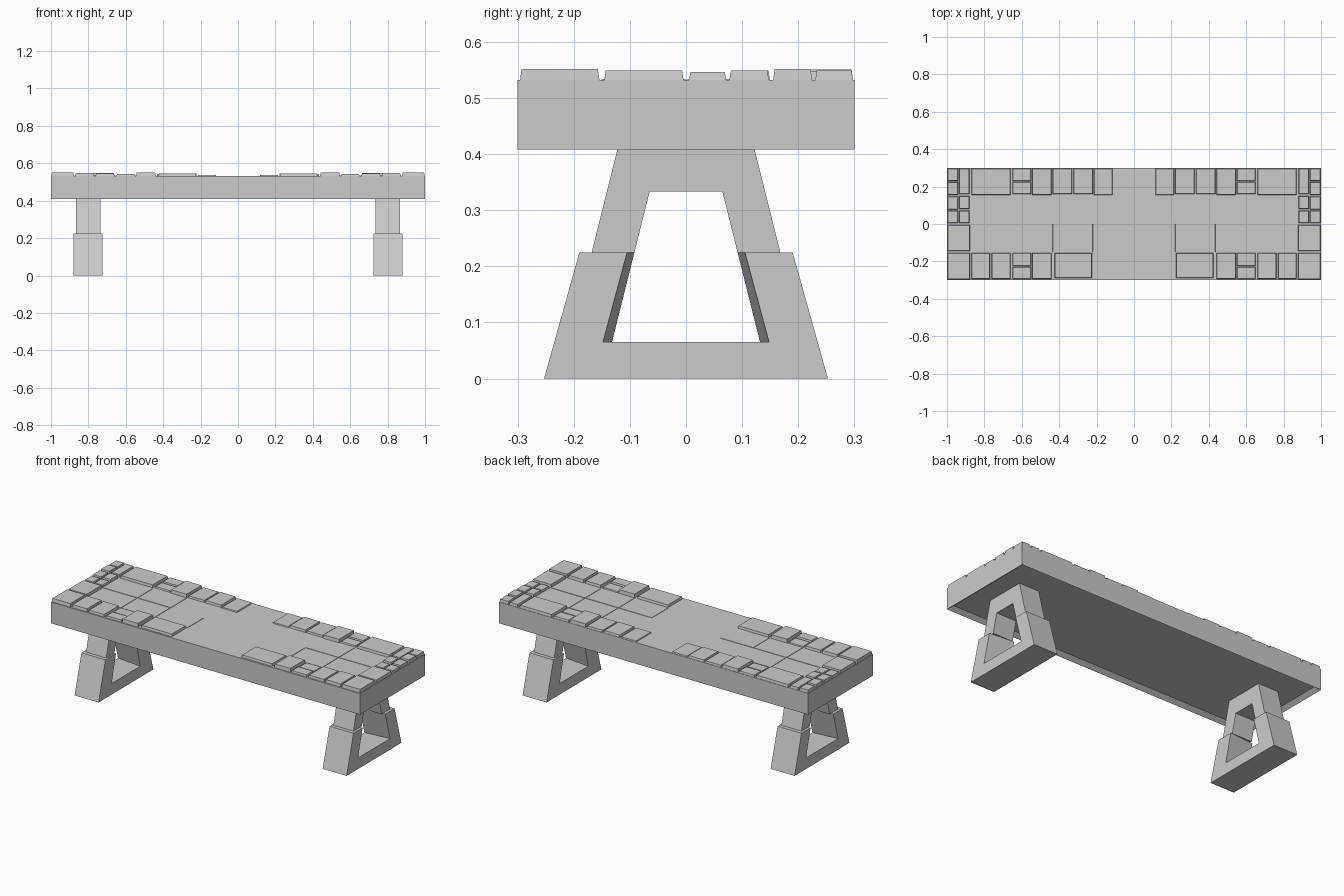
import bpy, bmesh


def make_object(name, bm, mirror=False):
    bmesh.ops.recalc_face_normals(bm, faces=bm.faces[:])
    mesh = bpy.data.meshes.new(name)
    bm.to_mesh(mesh)
    bm.free()
    obj = bpy.data.objects.new(name, mesh)
    bpy.context.collection.objects.link(obj)
    if mirror:
        obj.modifiers.new("Mirror", 'MIRROR').use_mirror_merge = False
    return obj


def add_loft(bm, near, far):
    """Closed solid between two matching vertex rings."""
    a = [bm.verts.new(p) for p in near]
    b = [bm.verts.new(p) for p in far]
    n = len(a)
    bm.faces.new(a)
    bm.faces.new(b[::-1])
    for i in range(n):
        j = (i + 1) % n
        bm.faces.new((a[i], b[i], b[j], a[j]))


def add_tile(bm, x0, x1, y0, y1, top, bottom=0.53, taper=0.003):
    def ring(z, t):
        return [(x0 + t, y0 + t, z), (x1 - t, y0 + t, z),
                (x1 - t, y1 - t, z), (x0 + t, y1 - t, z)]
    add_loft(bm, ring(bottom, 0), ring(top, taper))


# Seat slab with a shallow recess underneath
bm = bmesh.new()
add_tile(bm, -1, 1, -0.3, 0.3, 0.532, 0.408, 0)
bmesh.ops.recalc_face_normals(bm, faces=bm.faces[:])
under = [f for f in bm.faces if f.normal.z < -0.9]
bmesh.ops.inset_region(bm, faces=under, thickness=0.035, depth=0)
for v in {v for f in under for v in f.verts}:
    v.co.z += 0.02
make_object("seat_slab", bm)

# Raised border tiles: x0, x1, y0, y1, top (mirrored across x)
raised = [
    # back row
    (0.115, 0.215, 0.155, 0.298, 0.538), (0.22, 0.325, 0.16, 0.298, 0.545),
    (0.33, 0.435, 0.16, 0.298, 0.543), (0.44, 0.545, 0.155, 0.298, 0.551),
    (0.55, 0.65, 0.23, 0.298, 0.543), (0.55, 0.65, 0.16, 0.225, 0.54),
    (0.66, 0.87, 0.155, 0.298, 0.547), (0.88, 0.935, 0.16, 0.298, 0.547),
    (0.94, 0.998, 0.23, 0.298, 0.549), (0.94, 0.998, 0.155, 0.225, 0.552),
    # end columns
    (0.88, 0.935, 0.08, 0.15, 0.549), (0.88, 0.935, 0.005, 0.072, 0.545),
    (0.94, 0.998, 0.077, 0.148, 0.549), (0.94, 0.998, 0.005, 0.072, 0.546),
    (0.877, 0.998, -0.146, -0.004, 0.549),
    (0.877, 0.998, -0.296, -0.154, 0.552),
    # front row
    (0.77, 0.87, -0.294, -0.154, 0.549), (0.66, 0.762, -0.294, -0.154, 0.546),
    (0.55, 0.65, -0.294, -0.23, 0.543), (0.55, 0.65, -0.225, -0.154, 0.538),
    (0.44, 0.545, -0.294, -0.154, 0.552), (0.225, 0.425, -0.29, -0.156, 0.546),
]
bm = bmesh.new()
for t in raised:
    add_tile(bm, *t)
make_object("border_tiles", bm, True)

# Low inner panels
bm = bmesh.new()
for x0, x1, y0, y1 in [(0.22, 0.435, -0.15, 0), (0.437, 0.65, -0.15, 0),
                       (0.437, 0.65, 0.002, 0.15), (0.652, 0.875, 0.002, 0.15),
                       (0.652, 0.875, -0.15, 0)]:
    add_tile(bm, x0, x1, y0, y1, 0.534, taper=0.001)
make_object("inner_panels", bm, True)

# Upper leg frames: inverted U profile
upper = [(-0.168, 0.225), (-0.117, 0.43), (0.117, 0.43), (0.168, 0.225),
         (0.092, 0.225), (0.065, 0.333), (-0.065, 0.333), (-0.092, 0.225)]
bm = bmesh.new()
add_loft(bm, [(0.735, y, z) for y, z in upper], [(0.865, y, z) for y, z in upper])
make_object("upper_legs", bm, True)


# Lower leg frames: wider U profile whose opening flares outward
def lower(x, y_top, y_low):
    half = [(0.253, 0), (0.19, 0.225), (y_top, 0.225), (y_low, 0.065)]
    return ([(x, y, z) for y, z in half] +
            [(x, -y, z) for y, z in reversed(half)])


bm = bmesh.new()
add_loft(bm, lower(0.725, 0.092, 0.132), lower(0.88, 0.105, 0.148))
make_object("lower_legs", bm, True)
